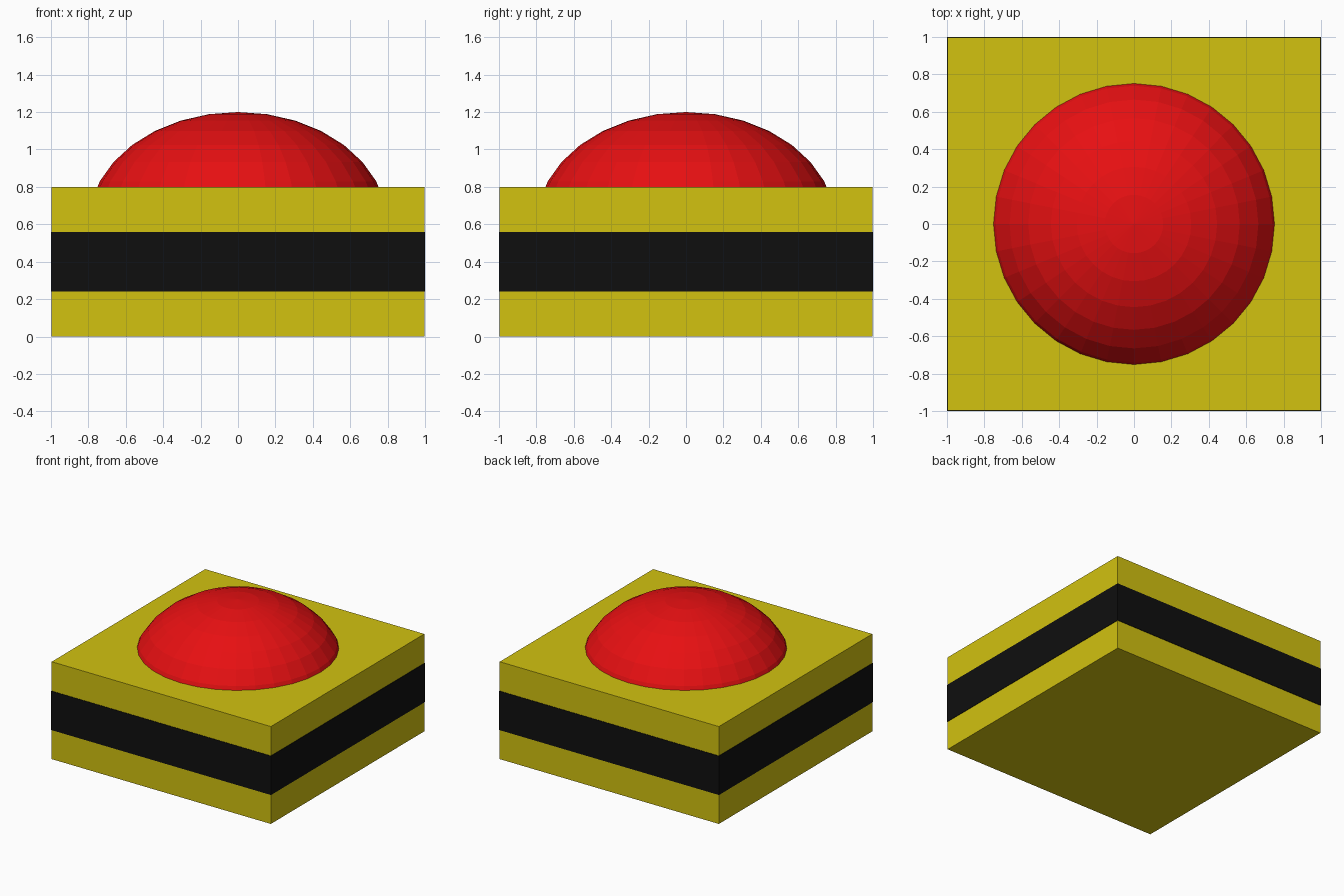
import bpy, bmesh
from mathutils import Matrix

if "Cube" in bpy.data.objects:
    bpy.data.objects.remove(bpy.data.objects["Cube"])


def material(name, rgb):
    m = bpy.data.materials.new(name)
    m.diffuse_color = (*rgb, 1)
    m.use_nodes = True
    m.node_tree.nodes["Principled BSDF"].inputs["Base Color"].default_value = m.diffuse_color
    return m


def add_object(name, bm, mat):
    mesh = bpy.data.meshes.new(name)
    bm.to_mesh(mesh)
    bm.free()
    mesh.materials.append(mat)
    bpy.context.collection.objects.link(bpy.data.objects.new(name, mesh))


def slab(name, width, z0, z1, mat):
    bm = bmesh.new()
    bmesh.ops.create_cube(bm, size=1, matrix=Matrix.Translation((0, 0, (z0 + z1) / 2))
                          @ Matrix.Diagonal((width, width, z1 - z0, 1)))
    add_object(name, bm, mat)


yellow = material("yellow", (0.645, 0.54, 0.005))
black = material("black", (0.0047, 0.0047, 0.0047))
red = material("red", (0.8, 0.005, 0.006))

# Square housing with a dark band a hair proud of its sides
slab("housing", 1.992, 0, 0.8, yellow)
slab("band", 2.0, 0.24, 0.56, black)

# Flattened faceted dome, lower part removed inside the housing
bm = bmesh.new()
bmesh.ops.create_uvsphere(bm, u_segments=32, v_segments=16, radius=0.8,
                          matrix=Matrix.Translation((0, 0, 0.6)) @ Matrix.Diagonal((1, 1, 0.75, 1)))
bmesh.ops.bisect_plane(bm, geom=bm.verts[:] + bm.edges[:] + bm.faces[:],
                       plane_co=(0, 0, 0.79), plane_no=(0, 0, 1), clear_inner=True)
add_object("button_dome", bm, red)
